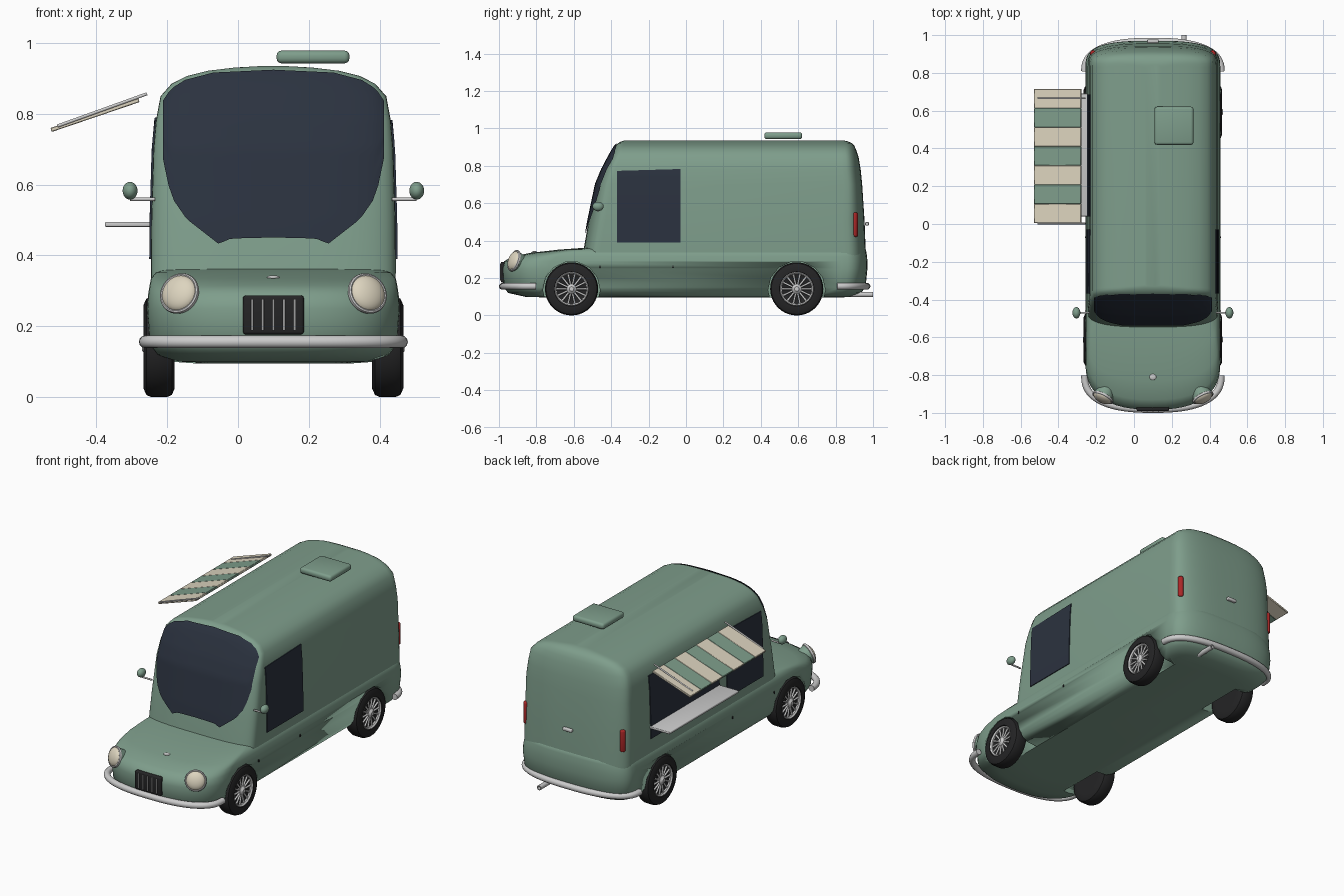
import bpy, bmesh, math
from mathutils import Vector, Matrix

if "Cube" in bpy.data.objects:
    bpy.data.objects.remove(bpy.data.objects["Cube"])

CX = 0.1  # body centre line


def mat(name, r, g, b):
    m = bpy.data.materials.new(name)
    m.diffuse_color = (r, g, b, 1)
    m.use_nodes = True
    m.node_tree.nodes["Principled BSDF"].inputs["Base Color"].default_value = m.diffuse_color
    return m


GREEN = mat("green_paint", .21, .34, .26)
GLASS = mat("dark_glass", .024, .032, .05)
BLACK = mat("rubber", .018, .018, .019)
CREAM = mat("cream", .72, .66, .52)
SILVER = mat("chrome", .55, .55, .57)
RED = mat("red_lens", .4, .02, .02)


def finish(name, bm, m, angle=40):
    me = bpy.data.meshes.new(name)
    bmesh.ops.recalc_face_normals(bm, faces=bm.faces)
    bm.to_mesh(me)
    bm.free()
    me.shade_smooth()
    me.set_sharp_from_angle(angle=math.radians(angle))
    me.materials.append(m)
    ob = bpy.data.objects.new(name, me)
    bpy.context.collection.objects.link(ob)
    return ob


def box(name, c, size, m, bevel=0, rot=None, seg=3):
    bm = bmesh.new()
    bmesh.ops.create_cube(bm, size=1, matrix=Matrix.Diagonal((*size, 1)))
    if bevel:
        bmesh.ops.bevel(bm, geom=bm.edges[:], offset=bevel, segments=seg, affect='EDGES', profile=.5)
    bm.transform(Matrix.Translation(c) @ (rot or Matrix()))
    return finish(name, bm, m)


def ball(name, c, size, m, rot=None):
    bm = bmesh.new()
    bmesh.ops.create_uvsphere(bm, u_segments=28, v_segments=16, radius=1)
    bm.transform(Matrix.Translation(c) @ (rot or Matrix()) @ Matrix.Diagonal((*size, 1)))
    return finish(name, bm, m)


def lathe(name, c, axis, profile, m, closed=False, seg=40):
    """Spin (along axis, radius) points about an axis."""
    bm = bmesh.new()
    rings = [[bm.verts.new((r * math.cos(2 * math.pi * i / seg), r * math.sin(2 * math.pi * i / seg), h))
              for i in range(seg)] for h, r in profile]
    skin(bm, rings, closed)
    bm.transform(Matrix.Translation(c) @ Vector(axis).to_track_quat('Z', 'Y').to_matrix().to_4x4())
    return finish(name, bm, m)


def skin(bm, rings, closed=False):
    n = len(rings[0])
    pairs = list(zip(rings, rings[1:])) + ([(rings[-1], rings[0])] if closed else [])
    for a, b in pairs:
        for i in range(n):
            bm.faces.new((a[i], a[(i + 1) % n], b[(i + 1) % n], b[i]))
    if not closed:
        bm.faces.new(rings[0])
        bm.faces.new(rings[-1])


def rod(name, a, b, r, m):
    a, b = Vector(a), Vector(b)
    return lathe(name, a, b - a, [(0, r), ((b - a).length, r)], m, seg=14)


def lerp(table, t):
    for a, b in zip(table, table[1:]):
        if t <= b[0]:
            k = max(0, (t - a[0]) / (b[0] - a[0]))
            return [p + (q - p) * k for p, q in zip(a, b)]
    return list(table[-1])


def end_arc(w, y, d, n, k=26):
    """Half superellipse in plan, from +x to -x; d is signed depth."""
    out = []
    for i in range(k + 1):
        c, s = math.cos(math.pi * i / k), max(0, math.sin(math.pi * i / k))
        out.append((CX + math.copysign(w * abs(c) ** (2 / n), c), y + d - d * s ** (2 / n)))
    return out


def hull(name, table, n):
    bm = bmesh.new()
    rings = []
    for z, w, yf, yb, df, db in table:
        pts = end_arc(w, yf, df, n) + end_arc(w, yb, -db, 3)[::-1]
        rings.append([bm.verts.new((x, y, z)) for x, y in pts])
    skin(bm, rings)
    return finish(name, bm, GREEN, 50)


def front_y(table, n, u, z):
    _, w, yf, _, df, _ = lerp(table, z)
    t = min(.985, abs(u) / w)
    return yf + df * (1 - (1 - t ** n) ** (1 / n))


# Body: horizontal sections (z, half width, front y, rear y, front depth, rear depth)
UPPER = [(.30, .345, -.555, .962, .09, .12), (.365, .346, -.545, .96, .09, .12),
         (.50, .345, -.522, .955, .09, .12), (.70, .339, -.48, .942, .08, .10),
         (.78, .332, -.447, .934, .07, .10), (.85, .319, -.41, .922, .06, .09),
         (.885, .288, -.39, .91, .05, .08), (.907, .245, -.376, .90, .04, .07),
         (.922, .185, -.362, .885, .03, .05), (.931, .11, -.345, .865, .02, .03),
         (.935, .04, -.33, .845, .01, .02)]
LOWER = [(.095, .22, -.72, .82, .20, .12), (.10, .29, -.86, .88, .22, .14),
         (.12, .33, -.95, .935, .24, .14), (.15, .35, -.976, .96, .25, .14),
         (.25, .357, -.983, .97, .25, .14), (.29, .354, -.972, .97, .25, .14),
         (.315, .35, -.93, .968, .24, .14), (.335, .346, -.83, .965, .20, .14),
         (.352, .332, -.68, .962, .14, .13), (.365, .29, -.50, .95, .08, .12)]
hull("cabin", UPPER, 3)
chassis = hull("lower_body", LOWER, 2.5)

# Wheels and wheel arches
for s in (-1, 1):
    for y, end in ((-.612, "front"), (.592, "rear")):
        nm = f"{end}_{'right' if s > 0 else 'left'}"
        cut = rod(nm + "_arch_cutter", (CX + s * .22, y, .136), (CX + s * .5, y, .136), .153, BLACK)
        cut.hide_render = True
        cut.hide_set(True)
        mod = chassis.modifiers.new("arch", 'BOOLEAN')
        mod.operation, mod.object, mod.solver = 'DIFFERENCE', cut, 'EXACT'
        c = Vector((CX + s * .323, y, .142))
        lathe(nm + "_tyre", c, (s, 0, 0), [(-.044, .09), (-.044, .118), (-.036, .136), (-.022, .142), (.022, .142),
              (.036, .136), (.044, .118), (.044, .092), (.03, .088), (.02, .06)], BLACK)
        lathe(nm + "_rim", c, (s, 0, 0), [(.022, .08), (.036, .08), (.042, .087), (.036, .093), (.022, .093)],
              SILVER, True)
        lathe(nm + "_hub", c, (s, 0, 0), [(.015, .026), (.036, .026), (.042, .018), (.048, .012)], SILVER, seg=20)
        for i in range(14):
            a = 2 * math.pi * i / 14
            d = Vector((0, math.cos(a), math.sin(a)))
            o = c + Vector((s * .03, 0, 0))
            rod(f"{nm}_spoke_{i}", o + d * .02, o + d * .084, .0055, SILVER)

# Windscreen following the cabin front
BOT = [(0, .448), (.12, .445), (.155, .43), (.245, .50), (.29, .565), (.312, .67)]
TOP = [(0, .922), (.17, .914), (.25, .893), (.29, .868), (.312, .835)]
bm = bmesh.new()
cols = []
for i in range(41):
    u = -.312 + .624 * i / 40
    lo, hi = lerp(BOT, abs(u))[1], lerp(TOP, abs(u))[1]
    zs = [lo + (hi - lo) * j / 24 for j in range(25)]
    cols.append([bm.verts.new((CX + u, front_y(UPPER, 3, u, z) - .007, z + .003)) for z in zs])
for a, b in zip(cols, cols[1:]):
    for j in range(24):
        bm.faces.new((a[j], b[j], b[j + 1], a[j + 1]))
finish("windscreen", bm, GLASS)


# Side windows and serving opening following the cabin sides
def side_panel(name, s, y0, y1, z0, z1, slope=0):
    bm = bmesh.new()
    rows = []
    for j in range(9):
        z = z0 + (z1 - z0) * j / 8
        w = lerp(UPPER, z)[1]
        row = [(w - .01, y0), (w + .005, y0), (w + .005, y1), (w - .01, y1)]
        rows.append([bm.verts.new((CX + s * x, y, z - (slope if y == y0 and j == 8 else 0))) for x, y in row])
    skin(bm, rows)
    finish(name, bm, GLASS, 30)


for s, nm in ((-1, "left"), (1, "right")):
    side_panel(nm + "_door_window", s, -.368, -.03, .39, .783, .01)
    # Mirrors
    x = CX + s * .405
    ball(nm + "_mirror", (x, -.47, .583), (.021, .03, .025), GREEN)
    rod(nm + "_mirror_arm", (CX + s * .335, -.47, .559), (x, -.47, .559), .005, SILVER)
    # Headlights
    d = Vector((s * .42, -.85, .32)).normalized()
    p = Vector((CX + s * .262, front_y(LOWER, 2.5, .262, .29) + .004, .29))
    rot = d.to_track_quat('Z', 'Y').to_matrix().to_4x4()
    ball(nm + "_headlight", p + d * .008, (.053, .053, .026), CREAM, rot)
    ringp = [(.008 + .008 * math.cos(a), .054 + .006 * math.sin(a)) for a in [k * math.pi / 4 for k in range(8)]]
    lathe(nm + "_headlight_ring", p, d, ringp, SILVER, True)
    lathe(nm + "_headlight_bowl", p, d, [(-.04, .045), (.006, .055)], GREEN)
    # Tail lights
    box(nm + "_tail_light", (CX + s * .318, .905, .485), (.03, .026, .13), RED, .01,
        Matrix.Rotation(-s * .8, 4, 'Z'))
    # Small side fittings
    for y in (-.46, -.07):
        box(f"{nm}_hinge", (CX + s * .355, y, .26), (.01, .006, .014), BLACK)
side_panel("serving_opening", -1, .04, .685, .42, .79)

# Counter and striped awning
box("counter", (-.31, .365, .488), (.132, .65, .014), SILVER, .004)
tilt = Matrix.Rotation(-math.atan2(.085, .25), 4, 'Y')
for i in range(7):
    box(f"awning_stripe_{i}", (-.404, .0557 + i * .1014, .797), (.262, .1014, .012),
        GREEN if i % 2 else CREAM, .002, tilt, 1)
for y in (.003, .665):
    rod("awning_rod", (-.51, y, .766), (-.257, y, .857), .0045, SILVER)


# Bumpers
def bumper(name, y, d):
    cu = bpy.data.curves.new(name, 'CURVE')
    cu.dimensions = '3D'
    cu.bevel_depth, cu.bevel_resolution, cu.use_fill_caps = .018, 4, True
    pts = end_arc(.362, y, d, 2.5, 36)
    sp = cu.splines.new('POLY')
    sp.points.add(len(pts) - 1)
    for q, (x, yy) in zip(sp.points, pts):
        q.co = (x, yy, .156, 1)
    sp.use_smooth = True
    cu.materials.append(SILVER)
    bpy.context.collection.objects.link(bpy.data.objects.new(name, cu))


bumper("front_bumper", -.982, .18)
bumper("rear_bumper", .968, -.16)

# Grille, bonnet badge, rear handle, exhaust and roof hatch
box("grille", (CX, -.976, .232), (.172, .03, .11), BLACK, .008)
for i in range(5):
    x = CX + (i - 2) * .03
    rod(f"grille_bar_{i}", (x, -.992, .19), (x, -.992, .275), .003, SILVER)
ball("bonnet_badge", (CX, -.81, .338), (.018, .016, .006), SILVER)
box("rear_handle", (CX, .968, .49), (.06, .02, .018), SILVER, .005)
lathe("exhaust", (.265, .88, .112), (0, 1, 0), [(0, .014), (.12, .014), (.12, .009), (.06, .009)], SILVER, seg=20)
box("roof_hatch", (.212, .52, .961), (.206, .202, .036), GREEN, .014)
